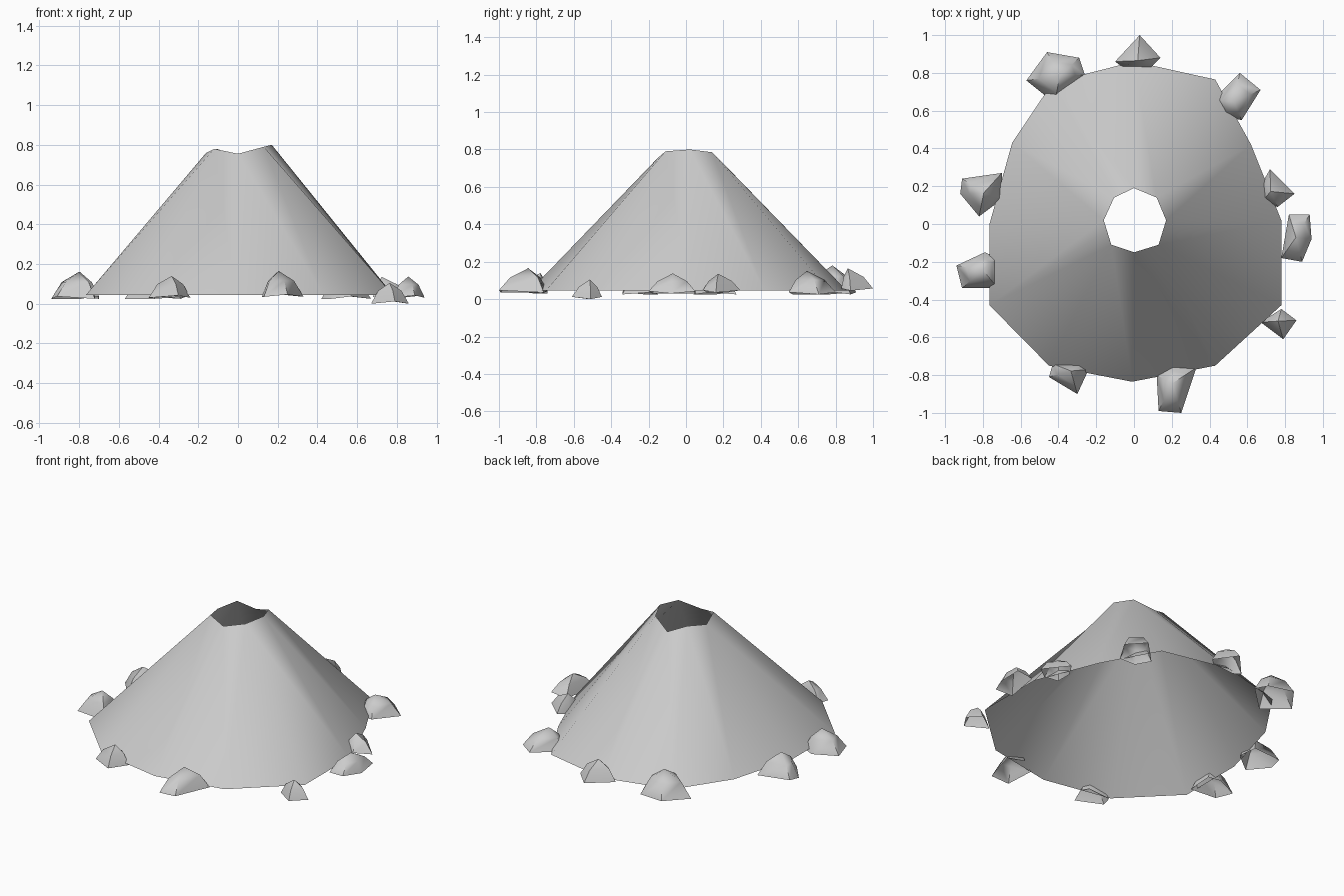
import bpy, math
from math import atan2, tau

if "Cube" in bpy.data.objects:
    bpy.data.objects.remove(bpy.data.objects["Cube"])


def make_object(name, verts, faces, angle=50):
    mesh = bpy.data.meshes.new(name)
    mesh.from_pydata(verts, [], faces)
    obj = bpy.data.objects.new(name, mesh)
    bpy.context.collection.objects.link(obj)
    bpy.ops.object.select_all(action='DESELECT')
    obj.select_set(True)
    bpy.context.view_layer.objects.active = obj
    bpy.ops.object.shade_smooth_by_angle(angle=math.radians(angle))
    return obj


# Cone shell: uneven 12-sided foot joined to an 8-sided crater rim, both ends open
foot = [(0.78, 0.02), (0.62, 0.42), (0.43, 0.765), (0, 0.86), (-0.43, 0.75),
        (-0.645, 0.43), (-0.765, 0), (-0.765, -0.43), (-0.45, -0.75),
        (-0.01, -0.835), (0.43, -0.75), (0.78, -0.43)]
rim = [(0.17, 0.02, 0.8), (0.12, 0.14, 0.785), (0, 0.19, 0.735), (-0.105, 0.14, 0.78),
       (-0.16, 0.02, 0.76), (-0.12, -0.11, 0.78), (0, -0.15, 0.755), (0.13, -0.11, 0.79)]


def bridge(low, high):
    """Triangles between two rings, advancing whichever side lags in angle."""
    n, m = len(low), len(high)
    ang = lambda ring, i: i // len(ring) * tau + atan2(
        ring[i % len(ring)][1], ring[i % len(ring)][0]) % tau
    faces, i, j = [], 0, 0
    while i < n or j < m:
        if j >= m or (i < n and ang(low, i + 1) <= ang(high, j + 1)):
            faces.append((i % n, (i + 1) % n, n + j % m))
            i += 1
        else:
            faces.append((i % n, n + (j + 1) % m, n + j % m))
            j += 1
    return faces


make_object("mountain_cone", [(x, y, 0.045) for x, y in foot] + rim, bridge(foot, rim))


# Boulders: hollow low domes, from the ground outline seen from above
def boulder(index, outline, base, top):
    n = len(outline)
    cx = sum(p[0] for p in outline) / n
    cy = sum(p[1] for p in outline) / n
    reach = math.hypot(cx, cy)
    cx, cy = cx * (1 - 0.015 / reach), cy * (1 - 0.015 / reach)
    verts = []
    for scale, lift in ((1, 0), (0.62, 0.62)):
        for k, (x, y) in enumerate(outline):
            z = base + (top - base) * lift + (0.012 * (k % 2) if lift == 0 else 0)
            verts.append((cx + (x - cx) * scale, cy + (y - cy) * scale, z))
    verts.append((cx, cy, top))
    faces = []
    for k in range(n):
        q = (k + 1) % n
        faces += [(q, k, n + k, n + q), (n + q, n + k, 2 * n)]
    if sum(a[0] * b[1] - b[0] * a[1]
           for a, b in zip(outline, outline[1:] + outline[:1])) > 0:
        faces = [f[::-1] for f in faces]
    make_object(f"boulder_{index}", verts, faces)


boulders = [
    ([(-.57, .76), (-.46, .91), (-.29, .88), (-.26, .79), (-.42, .64)], .025, .18),
    ([(-.10, .86), (.03, 1.0), (.14, .88), (.09, .83), (-.06, .83)], .045, .165),
    ([(.42, .66), (.56, .80), (.67, .71), (.57, .55), (.47, .57)], .025, .15),
    ([(.68, .22), (.72, .29), (.85, .16), (.76, .09), (.68, .12)], .035, .135),
    ([(.82, .05), (.93, .05), (.94, -.08), (.89, -.20), (.78, -.18)], .03, .137),
    ([(.67, -.52), (.78, -.45), (.86, -.51), (.79, -.61)], 0, .105),
    ([(.13, -.99), (.25, -1.0), (.33, -.76), (.21, -.74), (.12, -.80)], .035, .165),
    ([(-.45, -.81), (-.30, -.90), (-.24, -.77), (-.28, -.74), (-.43, -.74)], .03, .14),
    ([(-.94, -.22), (-.91, -.34), (-.72, -.34), (-.72, -.18), (-.79, -.15)], .025, .16),
    ([(-.92, .16), (-.91, .24), (-.70, .27), (-.70, .13), (-.82, .04)], .025, .16),
]
for i, (outline, base, top) in enumerate(boulders, 1):
    boulder(i, outline, base, top)
